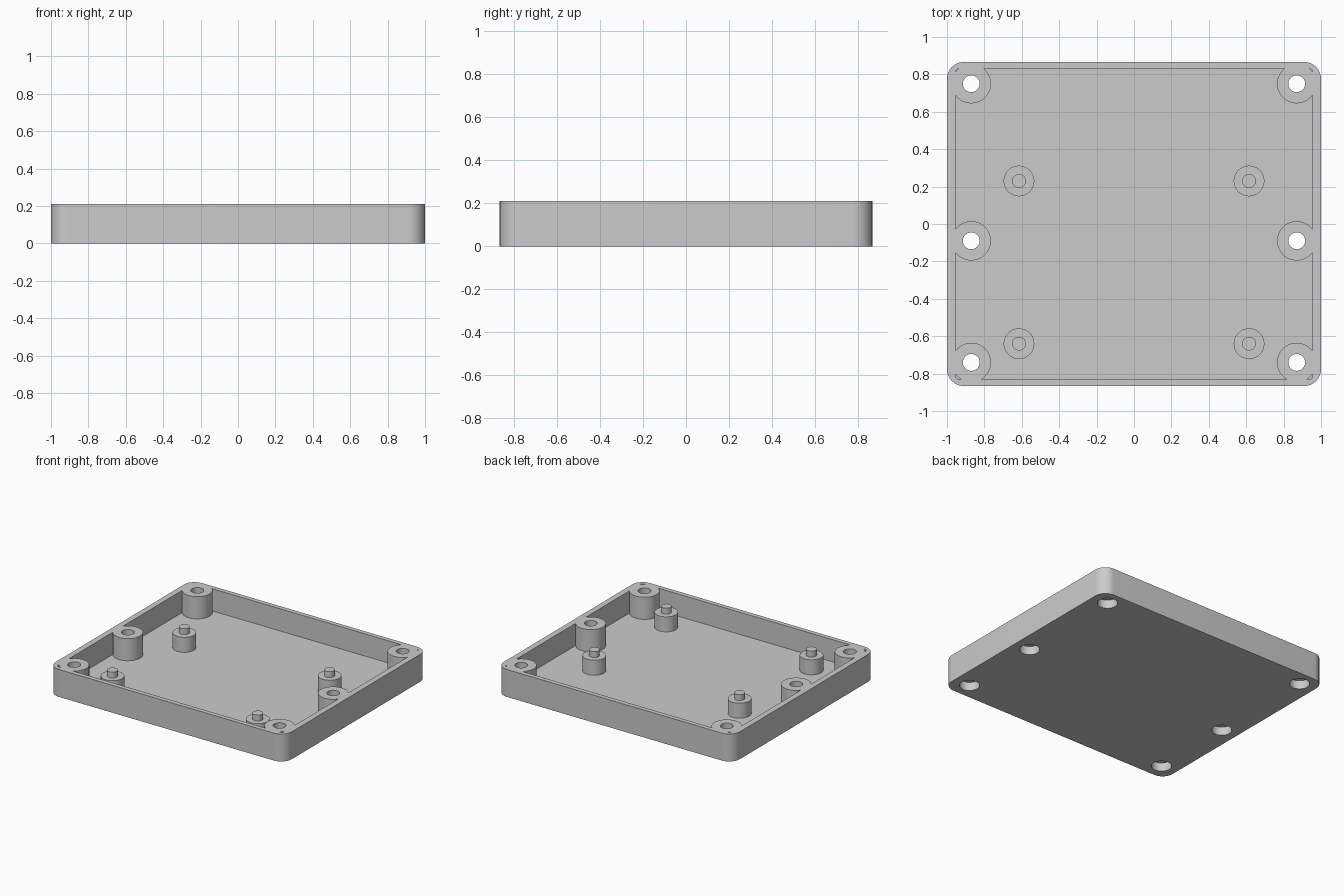
import bpy
import bmesh
from math import cos, sin, pi, radians

cube = bpy.data.objects.get("Cube")
if cube:
    bpy.data.objects.remove(cube, do_unlink=True)

HALF_X, HALF_Y, HEIGHT = 1.0, 0.866, 0.21
WALL, FLOOR = 0.045, 0.04
BOSSES = [(s * 0.87, y) for s in (-1, 1) for y in (0.75, -0.09, -0.74)]
STANDOFFS = [(s * 0.615, y) for s in (-1, 1) for y in (0.23, -0.64)]

grey = bpy.data.materials.new("plain grey")
grey.use_nodes = True
colour = (0.6, 0.6, 0.6, 1)
grey.diffuse_color = colour
grey.node_tree.nodes["Principled BSDF"].inputs["Base Color"].default_value = colour


def finish(name, bm):
    bmesh.ops.recalc_face_normals(bm, faces=bm.faces)
    mesh = bpy.data.meshes.new(name)
    bm.to_mesh(mesh)
    bm.free()
    obj = bpy.data.objects.new(name, mesh)
    mesh.materials.append(grey)
    bpy.context.collection.objects.link(obj)
    return obj


def rounded_box(name, hx, hy, z0, z1, r, steps=10):
    """Upright block with rounded vertical corners."""
    bm = bmesh.new()
    points = []
    for i, (sx, sy) in enumerate([(1, 1), (-1, 1), (-1, -1), (1, -1)]):
        for k in range(steps + 1):
            a = (i + k / steps) * pi / 2
            points.append((sx * (hx - r) + r * cos(a), sy * (hy - r) + r * sin(a), z0))
    face = bm.faces.new([bm.verts.new(p) for p in points])
    top = bmesh.ops.extrude_face_region(bm, geom=[face], use_keep_orig=True)["geom"]
    verts = [v for v in top if isinstance(v, bmesh.types.BMVert)]
    bmesh.ops.translate(bm, verts=verts, vec=(0, 0, z1 - z0))
    return finish(name, bm)


def lathe(name, centres, profile, sides=48):
    """Closed turned solid, repeated at every centre."""
    bm = bmesh.new()
    for cx, cy in centres:
        rings = [[bm.verts.new((cx + r * cos(2 * pi * k / sides),
                                cy + r * sin(2 * pi * k / sides), z))
                  for k in range(sides)] for r, z in profile]
        for a, b in zip(rings, rings[1:]):
            for k in range(sides):
                n = (k + 1) % sides
                bm.faces.new((a[k], a[n], b[n], b[k]))
        bm.faces.new(rings[0][::-1])
        bm.faces.new(rings[-1])
    return finish(name, bm)


def cut(target, cutter):
    mod = target.modifiers.new("cut", 'BOOLEAN')
    mod.operation, mod.solver, mod.object = 'DIFFERENCE', 'EXACT', cutter
    select(target)
    bpy.ops.object.modifier_apply(modifier=mod.name)
    bpy.data.objects.remove(cutter, do_unlink=True)


def select(obj):
    bpy.ops.object.select_all(action='DESELECT')
    obj.select_set(True)
    bpy.context.view_layer.objects.active = obj


# Cavity that leaves the screw bosses standing
tray = rounded_box("tray", HALF_X, HALF_Y, 0, HEIGHT, 0.09)
cavity = rounded_box("cavity_cutter", HALF_X - WALL, HALF_Y - WALL + 0.01,
                     FLOOR, HEIGHT + 0.1, 0.02)
cut(cavity, lathe("boss_cutter", BOSSES, [(0.105, -0.1), (0.105, 0.5)]))
cut(tray, cavity)

# Screw holes, counterbored from below
cut(tray, lathe("hole_cutter", BOSSES,
                [(0.07, -0.1), (0.07, 0.065), (0.045, 0.065), (0.045, 0.4)]))

# Board standoffs with locating pins
standoffs = lathe("standoffs", STANDOFFS,
                  [(0.082, FLOOR - 0.01), (0.082, 0.155), (0.037, 0.155), (0.037, 0.2)])

for part in (tray, standoffs):
    select(part)
    bpy.ops.object.shade_smooth_by_angle(angle=radians(30))
